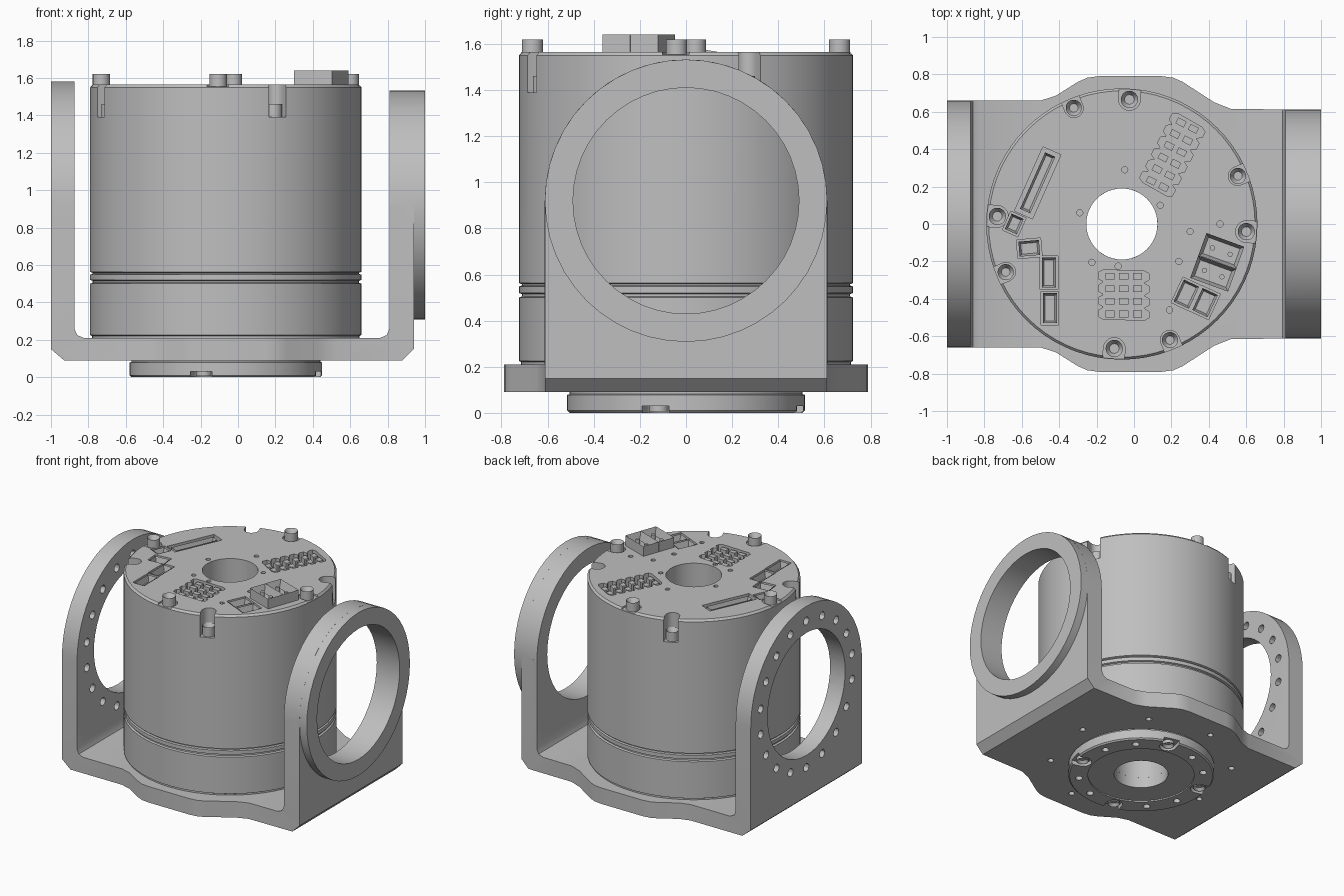
import bpy, bmesh
from math import sin, cos, pi, radians
from mathutils import Matrix, Vector

if "Cube" in bpy.data.objects:
    bpy.data.objects.remove(bpy.data.objects["Cube"])

CX = -0.065       # axis of the drum
TOP = 1.565       # top face of the drum
AXIS_Z = 0.92     # height of the side rings
BORE = 0.19
ID = Matrix.Identity(4)
ALONG_X = Matrix(((0, 0, 1, 0), (1, 0, 0, 0), (0, 1, 0, 0), (0, 0, 0, 1)))
ALONG_Y = Matrix.Rotation(pi / 2, 4, 'X')

metal = bpy.data.materials.new("plain grey metal")
grey = (0.52, 0.52, 0.52, 1)
metal.use_nodes = True
metal.diffuse_color = grey
metal.node_tree.nodes["Principled BSDF"].inputs["Base Color"].default_value = grey


# ---- helpers ----
def arc(r, a0=0, a1=360, n=32, cx=0, cy=0):
    full = a1 - a0 == 360
    steps = [radians(a0 + (a1 - a0) * i / n) for i in range(n if full else n + 1)]
    return [(cx + r * cos(a), cy + r * sin(a)) for a in steps]


def rect(w, h):
    return [(-w / 2, -h / 2), (w / 2, -h / 2), (w / 2, h / 2), (-w / 2, h / 2)]


def prism(bm, pts, lo, hi, frame=ID, rim=0, depth=0):
    """Extrude an outline along the frame's z; optionally hollow its top."""
    low = [bm.verts.new(frame @ Vector((x, y, lo))) for x, y in pts]
    high = [bm.verts.new(frame @ Vector((x, y, hi))) for x, y in pts]
    bm.faces.new(low[::-1])
    cap = bm.faces.new(high)
    for i in range(len(pts)):
        j = (i + 1) % len(pts)
        bm.faces.new((low[i], low[j], high[j], high[i]))
    if rim:
        bm.normal_update()
        bmesh.ops.inset_region(bm, faces=[cap], thickness=rim, use_even_offset=True)
        bmesh.ops.translate(bm, verts=cap.verts, vec=frame.to_3x3() @ Vector((0, 0, -depth)))


def lathe(bm, profile, frame, n=72):
    """Turn a closed (radius, height) profile into a ring."""
    rings = [[bm.verts.new(frame @ Vector((r * cos(a), r * sin(a), z))) for r, z in profile]
             for a in (2 * pi * k / n for k in range(n))]
    for k in range(n):
        a, b = rings[k], rings[(k + 1) % n]
        for i in range(len(profile)):
            j = (i + 1) % len(profile)
            bm.faces.new((a[i], b[i], b[j], a[j]))


def place(x, y, turn=0, z=0):
    return Matrix.Translation((x, y, z)) @ Matrix.Rotation(radians(turn), 4, 'Z')


def polar(angle, r):
    return place(CX, 0, angle) @ Matrix.Translation((r, 0, 0))


def finish(name, bm):
    bmesh.ops.recalc_face_normals(bm, faces=bm.faces)
    mesh = bpy.data.meshes.new(name)
    bm.to_mesh(mesh)
    bm.free()
    ob = bpy.data.objects.new(name, mesh)
    bpy.context.scene.collection.objects.link(ob)
    mesh.materials.append(metal)
    return ob


def carve(ob, bm, operation='DIFFERENCE'):
    """Apply a boolean with a temporary cutter."""
    cutter = finish("cutter", bm)
    cutter.hide_render = True
    mod = ob.modifiers.new("carve", 'BOOLEAN')
    mod.operation, mod.object, mod.solver, mod.use_self = operation, cutter, 'EXACT', True
    graph = bpy.context.evaluated_depsgraph_get()
    mesh = bpy.data.meshes.new_from_object(ob.evaluated_get(graph))
    ob.modifiers.clear()
    ob.data = mesh
    bpy.data.objects.remove(cutter)


def smooth(ob):
    bpy.ops.object.select_all(action='DESELECT')
    ob.select_set(True)
    bpy.context.view_layer.objects.active = ob
    bpy.ops.object.shade_smooth_by_angle(angle=radians(30))


def notch(w, reach=0.2):
    return [(reach, -w), (reach, w)] + arc(w, 90, 270, 12)


# ---- U bracket: front section trimmed by the plan outline ----
bm = bmesh.new()
prism(bm, [(-1, .15), (-.93, .09), (.88, .09), (.94, .15), (.94, 1.7), (.81, 1.7), (.81, .26),
           (.795, .225), (.76, .21), (-.825, .21), (-.86, .225), (-.875, .26),
           (-.875, 1.7), (-1, 1.7)], -.9, .9, ALONG_Y)
bracket = finish("bracket", bm)
edge = [(-1.1, .66), (-.5, .66), (-.42, .685), (-.3, .76), (-.25, .782), (-.19, .79), (.15, .79),
        (.21, .782), (.26, .76), (.43, .65), (.52, .615), (1.1, .61)]
bm = bmesh.new()
prism(bm, [(x, -y) for x, y in edge] + edge[::-1], 0, 1.9)
carve(bracket, bm, 'INTERSECT')

# round arm tops, arm bores, bolt holes, centre bore
bm = bmesh.new()
for r, bore, lo, hi in ((.66, .46, -1.1, -.8), (.612, .49, .7, 1.1)):
    prism(bm, [(-.9, AXIS_Z), (-r, AXIS_Z)] + arc(r, 180, 0, 32, 0, AXIS_Z)[1:]
          + [(.9, AXIS_Z), (.9, 1.9), (-.9, 1.9)], lo, hi, ALONG_X)
    prism(bm, arc(bore, n=48, cy=AXIS_Z), lo, hi, ALONG_X)
for k in range(18):
    a = 2 * pi * (k + .5) / 18
    prism(bm, arc(.03, n=12, cx=.55 * cos(a), cy=AXIS_Z + .55 * sin(a)), -1.1, -.8, ALONG_X)
prism(bm, arc(BORE, n=48), 0, .4, place(CX, 0))
for k in range(8):
    prism(bm, arc(.022, n=12), 0, .18, polar(10 + 45 * k, .64))
carve(bracket, bm)
smooth(bracket)

# ---- raised ring on the left arm ----
bm = bmesh.new()
lathe(bm, [(.49, .93), (.612, .93), (.612, 1), (.49, 1)],
      Matrix.Translation((0, 0, AXIS_Z)) @ ALONG_X, 48)
smooth(finish("arm_ring", bm))

# ---- drum body ----
bm = bmesh.new()
lathe(bm, [(BORE, .205), (.715, .205), (.715, .22), (.725, .225), (.725, .5), (.712, .505),
           (.712, .515), (.725, .52), (.725, .548), (.712, .552), (.712, .558), (.725, .563),
           (.725, 1.55), (.712, TOP), (BORE, TOP)], place(CX, 0))
body = finish("drum_body", bm)

pocket_z = 1.5
connectors = [  # x, y, width, height, turn, pocket margin
    (-.515, .22, .33, .06, 66, .045), (-.64, 0, .09, .07, 66, .02),
    (-.56, -.13, .11, .08, 5, .02), (-.455, -.26, .075, .16, 0, .02),
    (-.45, -.45, .075, .16, 0, .02), (.28, -.375, .09, .13, -25, .02),
    (.38, -.42, .09, .13, -25, .02)]
terminals = [  # x, y, width, height, turn, columns, rows
    (-.055, -.38, .22, .27, 0, 3, 4), (.205, .37, .15, .42, -27, 2, 6)]

bm = bmesh.new()
for k in range(4):
    prism(bm, notch(.05), 1.39, 1.7, polar(22.5 + 90 * k, .67))
    prism(bm, notch(.058), 1.553, 1.7, polar(86.5 + 90 * k, .667))
for x, y, w, h, turn, gap in connectors:
    prism(bm, rect(w + gap, h + gap), pocket_z, 1.7, place(x, y, turn))
for x, y, w, h, turn, cols, rows in terminals:
    side = []
    for i in range(rows):
        y0, step = -h / 2 + h * i / rows, h / rows
        side += [(w / 2, y0), (w / 2 + .025, y0 + step * .2),
                 (w / 2 + .025, y0 + step * .7), (w / 2, y0 + step * .9)]
    prism(bm, side + [(-px, -py) for px, py in side], pocket_z, 1.7, place(x, y, turn))
for x, y in ((-.29, .06), (-.05, .29), (.14, .1), (-.225, -.205), (-.085, -.225),
             (.24, -.2), (.3, -.04), (.46, 0), (.19, -.46)):
    prism(bm, arc(.017, n=12), 1.5, 1.7, place(x, y))
carve(body, bm)
smooth(body)

# ---- sunken connectors and terminals ----
bm = bmesh.new()
for x, y, w, h, turn, gap in connectors:
    prism(bm, rect(w, h), pocket_z - .01, TOP - .005, place(x, y, turn), .012, .045)
for x, y, w, h, turn, cols, rows in terminals:
    for i in range(cols):
        for j in range(rows):
            offset = Matrix.Translation(((i + .5 - cols / 2) * w / cols,
                                         (j + .5 - rows / 2) * h / rows, 0))
            prism(bm, rect(.05, .035), pocket_z - .01, TOP - .01, place(x, y, turn) @ offset)
finish("sunken_connectors", bm)

# ---- raised power connector with two sockets ----
bm = bmesh.new()
for v in (-.064, .064):
    frame = place(.445, -.205, -20) @ Matrix.Translation((0, v, 0))
    prism(bm, rect(.215, .127), TOP - .02, 1.64, frame, .018, .06)
    for u in (-.05, .05):
        prism(bm, arc(.014, n=12), 1.57, 1.62, frame @ Matrix.Translation((u, 0, 0)))
finish("power_connector", bm)

# ---- screws on the drum ----
bm = bmesh.new()
for k in range(4):
    prism(bm, arc(.046, n=24), 1.55, 1.62, polar(86.5 + 90 * k, .667), .02, .035)
    prism(bm, arc(.043, n=24), 1.385, 1.46, polar(22.5 + 90 * k, .672), .02, .035)
smooth(finish("drum_screws", bm))

# ---- bottom flange ----
bm = bmesh.new()
lathe(bm, [(BORE, .095), (BORE, .01), (.375, .01), (.375, 0), (.505, 0), (.515, .01),
           (.515, .078), (.505, .082), (.505, .095)], place(CX, 0))
flange = finish("bottom_flange", bm)
bm = bmesh.new()
for k in range(12):
    if k % 3 == 2:
        prism(bm, notch(.06), -.1, .03, polar(15 + 30 * k, .45))
    else:
        prism(bm, arc(.026, n=12), -.1, .05, polar(15 + 30 * k, .44))
carve(flange, bm)
smooth(flange)

bm = bmesh.new()
for k in range(4):
    frame = polar(75 + 90 * k, .455) @ Matrix.Translation((0, 0, .035)) @ Matrix.Rotation(pi, 4, 'X')
    prism(bm, arc(.042, n=24), 0, .03, frame, .018, .02)
smooth(finish("flange_screws", bm))
